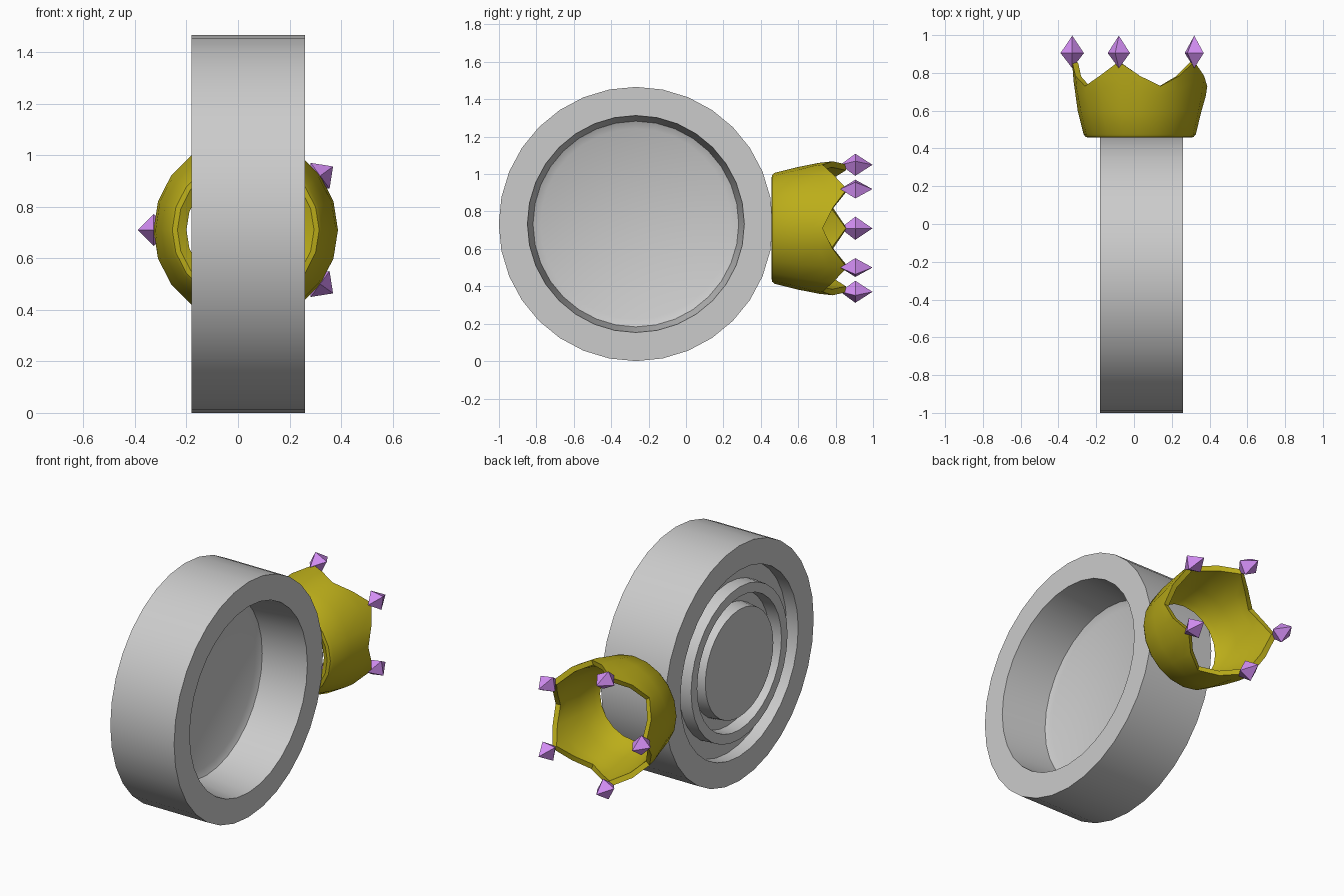
import bpy, bmesh
from math import sin, cos, pi, radians
from mathutils import Vector

if "Cube" in bpy.data.objects:
    bpy.data.objects.remove(bpy.data.objects["Cube"])


def material(name, rgb):
    m = bpy.data.materials.new(name)
    m.diffuse_color = (*rgb, 1)
    m.use_nodes = True
    m.node_tree.nodes["Principled BSDF"].inputs["Base Color"].default_value = m.diffuse_color
    return m


def finish(name, bm, mat=None, smooth=True):
    bmesh.ops.remove_doubles(bm, verts=bm.verts, dist=1e-5)
    bmesh.ops.recalc_face_normals(bm, faces=bm.faces)
    me = bpy.data.meshes.new(name)
    bm.to_mesh(me)
    bm.free()
    ob = bpy.data.objects.new(name, me)
    bpy.context.collection.objects.link(ob)
    if mat:
        me.materials.append(mat)
    bpy.ops.object.select_all(action='DESELECT')
    bpy.context.view_layer.objects.active = ob
    ob.select_set(True)
    if smooth:
        bpy.ops.object.shade_smooth_by_angle(angle=radians(30))
    return ob


def skin(bm, rings, closed=False):
    """Quads between successive rings of points."""
    vs = [[bm.verts.new(p) for p in r] for r in rings]
    n = len(vs[0])
    for k in range(len(vs) if closed else len(vs) - 1):
        a, b = vs[k], vs[(k + 1) % len(vs)]
        for i in range(n):
            j = (i + 1) % n
            bm.faces.new((a[i], a[j], b[j], b[i]))
    return vs


gold = material("gold", (0.50, 0.42, 0.01))
violet = material("violet", (0.65, 0.27, 0.90))

# Wheel: lathed around x, dished on +x, concentric steps on -x; (x, radius)
WY, WZ, N = -0.268, 0.733, 32
profile = [(-0.05, 0.51), (-0.03, 0.55), (0.26, 0.58), (0.26, 0.733),
           (-0.18, 0.733), (-0.18, 0.58), (-0.10, 0.58), (-0.10, 0.48),
           (-0.18, 0.475), (-0.18, 0.415), (-0.10, 0.41), (-0.10, 0.345),
           (-0.18, 0.335)]
bm = bmesh.new()
vs = skin(bm, [[(x, WY + r * cos(2 * pi * i / N), WZ + r * sin(2 * pi * i / N))
                for i in range(N)] for x, r in profile])
bm.faces.new(vs[0])
bm.faces.new(vs[-1])
finish("wheel", bm)

# Crown: five-pointed band around y
CX, CZ, M = 0.03, 0.71, 20
rim = [0.86, 0.785, 0.73, 0.785]


def crown_ring(r, y=None, t=0.0):
    pts = []
    for i in range(M):
        a = pi + 2 * pi * i / M
        # without a fixed height, blend from the band towards the zigzag rim
        h = y if y is not None else 0.60 + (rim[i % 4] - 0.60) * t
        pts.append((CX + r * cos(a), h, CZ + r * sin(a)))
    return pts


bm = bmesh.new()
skin(bm, [crown_ring(0.265, 0.457), crown_ring(0.285, 0.46), crown_ring(0.297, 0.475),
          crown_ring(0.328, 0.60), crown_ring(0.35, t=0.6), crown_ring(0.358, t=1),
          crown_ring(0.326, t=0.98), crown_ring(0.318, t=0.6), crown_ring(0.285, 0.60),
          crown_ring(0.255, 0.50), crown_ring(0.23, 0.475)], closed=True)
finish("crown", bm, gold)

# Gems: one four-sided bipyramid on each point
for k in range(5):
    a = pi + 2 * pi * k / 5
    c = Vector((CX + 0.357 * cos(a), 0.905, CZ + 0.357 * sin(a)))
    bm = bmesh.new()
    ring = [bm.verts.new(c + Vector((0.062 * cos(a + q * pi / 2), 0, 0.062 * sin(a + q * pi / 2))))
            for q in range(4)]
    for tip in (0.092, -0.08):
        apex = bm.verts.new(c + Vector((0, tip, 0)))
        for q in range(4):
            bm.faces.new((ring[q], ring[(q + 1) % 4], apex))
    finish(f"gem_{k + 1}", bm, violet, smooth=False)
